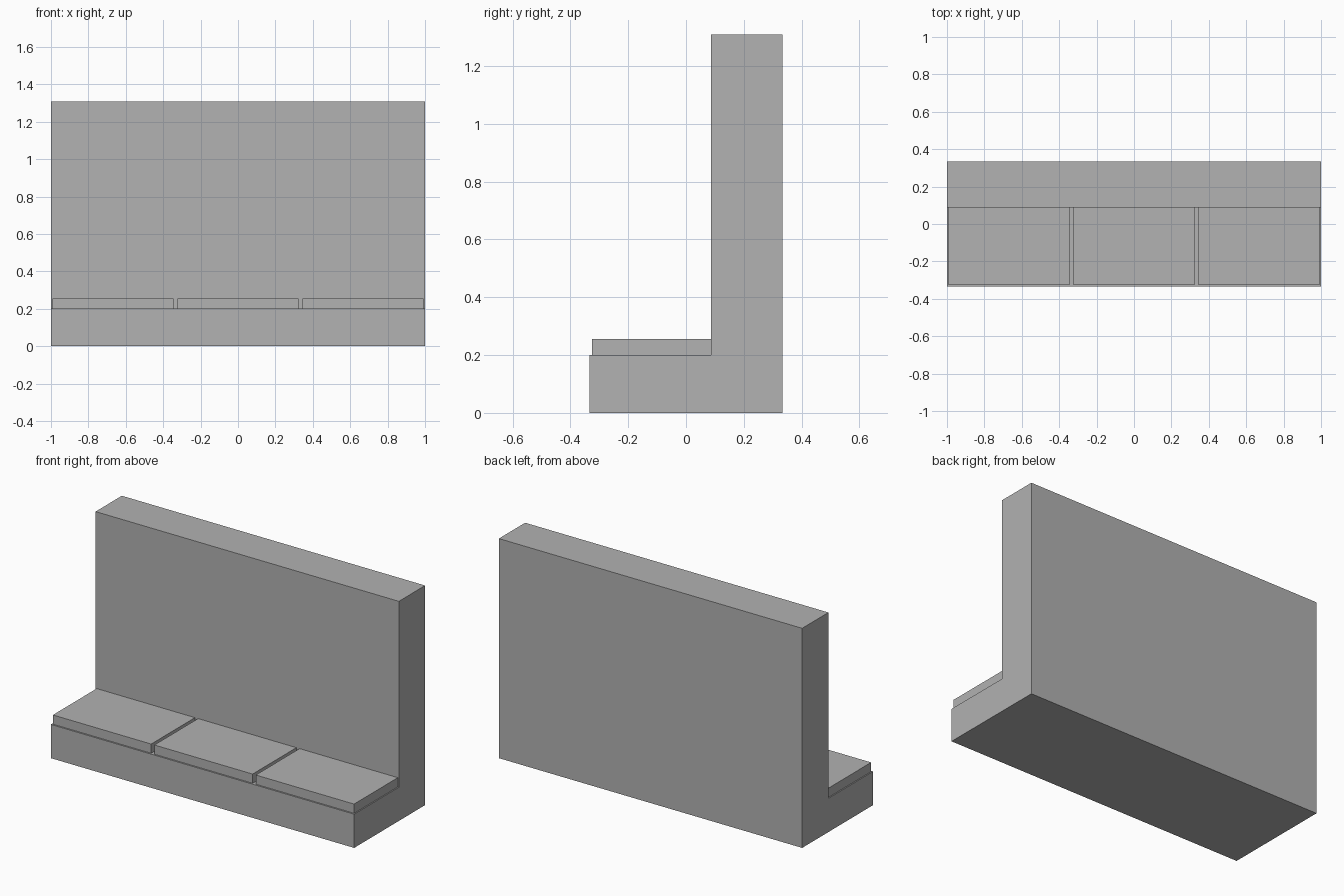
import bpy
import bmesh

cube = bpy.data.objects.get("Cube")
if cube:
    bpy.data.objects.remove(cube, do_unlink=True)

grey = bpy.data.materials.new("plain grey")
grey.use_nodes = True
colour = (0.445, 0.445, 0.445, 1)
grey.diffuse_color = colour
grey.node_tree.nodes["Principled BSDF"].inputs["Base Color"].default_value = colour


def extrude_profile(name, profile, x_min, x_max):
    """Extrude a (y, z) outline along x into a closed solid."""
    bm = bmesh.new()
    face = bm.faces.new([bm.verts.new((x_min, y, z)) for y, z in profile])
    result = bmesh.ops.extrude_face_region(bm, geom=[face])
    moved = [v for v in result["geom"] if isinstance(v, bmesh.types.BMVert)]
    bmesh.ops.translate(bm, verts=moved, vec=(x_max - x_min, 0, 0))
    bmesh.ops.recalc_face_normals(bm, faces=bm.faces)
    mesh = bpy.data.meshes.new(name)
    bm.to_mesh(mesh)
    bm.free()
    mesh.materials.append(grey)
    obj = bpy.data.objects.new(name, mesh)
    bpy.context.collection.objects.link(obj)
    return obj


depth = 0.334       # half depth of the bench
back_front = 0.087  # front plane of the backrest
seat_z = 0.201
cushion_z = 0.256

# Base and tall backrest as one L-shaped solid
extrude_profile("bench_frame", [
    (-depth, 0), (depth, 0), (depth, 1.309),
    (back_front, 1.309), (back_front, seat_z), (-depth, seat_z),
], -1, 1)

# Three seat cushions with narrow gaps
cushion_profile = [(-0.325, seat_z), (back_front, seat_z),
                   (back_front, cushion_z), (-0.325, cushion_z)]
half_width = 0.324
for i, side in enumerate(("right", "middle", "left")):
    centre = (i - 1) * 0.669
    extrude_profile(side + "_seat_cushion", cushion_profile,
                    centre - half_width, centre + half_width)
